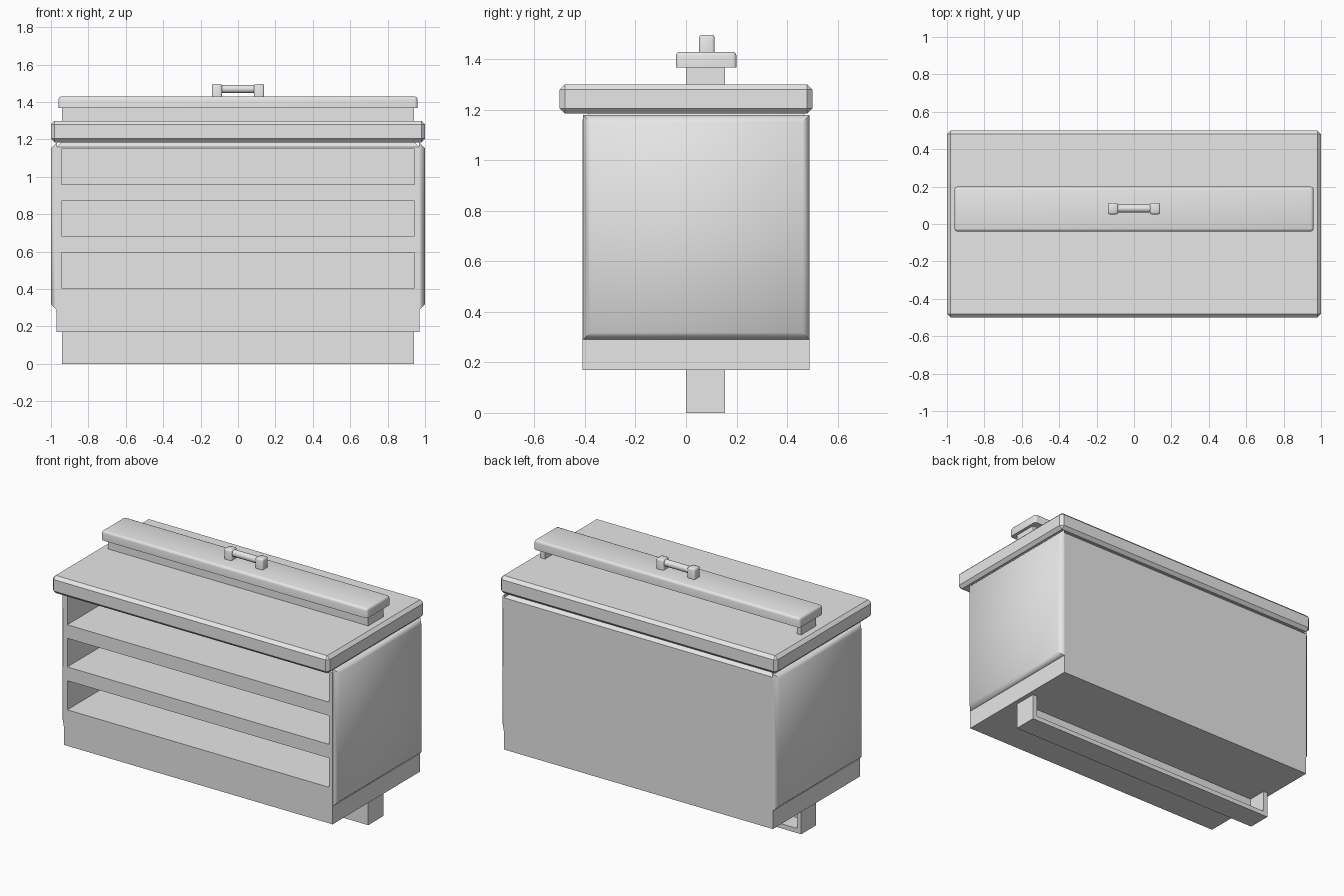
import bpy, bmesh, math
from mathutils import Vector

cube = bpy.data.objects.get("Cube")
if cube:
    bpy.data.objects.remove(cube, do_unlink=True)

grey = bpy.data.materials.new("plain_grey")
grey.use_nodes = True
grey.diffuse_color = (0.8, 0.8, 0.8, 1)
grey.node_tree.nodes["Principled BSDF"].inputs["Base Color"].default_value = (0.8, 0.8, 0.8, 1)


def box(name, lo, hi, bevel=0.0, segments=1, pick=lambda e: True, smooth=False):
    """Box from corner to corner; pick chooses which edges are bevelled."""
    lo, hi = Vector(lo), Vector(hi)
    bm = bmesh.new()
    bmesh.ops.create_cube(bm, size=1)
    bmesh.ops.scale(bm, vec=hi - lo, verts=bm.verts)
    bmesh.ops.translate(bm, vec=(lo + hi) / 2, verts=bm.verts)
    if bevel:
        bmesh.ops.bevel(bm, geom=[e for e in bm.edges if pick(e)], offset=bevel,
                        segments=segments, profile=0.5, affect='EDGES')
    mesh = bpy.data.meshes.new(name)
    bm.to_mesh(mesh)
    bm.free()
    ob = bpy.data.objects.new(name, mesh)
    bpy.context.collection.objects.link(ob)
    mesh.materials.append(grey)
    if smooth:
        bpy.ops.object.select_all(action='DESELECT')
        ob.select_set(True)
        bpy.context.view_layer.objects.active = ob
        bpy.ops.object.shade_smooth_by_angle(angle=math.radians(50))
    return ob


def touches(test):
    return lambda e: any(test(v.co) for v in e.verts)


def whole(test):
    return lambda e: all(test(v.co) for v in e.verts)


# Cabinet body, with the top rim chamfered
body = box("cabinet_body", (-0.97, -0.41, 0.17), (0.97, 0.49, 1.185), 0.025,
           pick=whole(lambda c: c.z > 1))

# Three open shelves cut into the front
for i, (bottom, top) in enumerate([(0.405, 0.595), (0.685, 0.872), (0.96, 1.15)]):
    cutter = box(f"shelf_cutter_{i + 1}", (-0.945, -0.6, bottom), (0.945, -0.001, top))
    cutter.hide_render = True
    cutter.hide_viewport = True
    cut = body.modifiers.new(f"shelf_opening_{i + 1}", 'BOOLEAN')
    cut.operation = 'DIFFERENCE'
    cut.solver = 'EXACT'
    cut.object = cutter

# Side panels, chamfered around the outer face
for side, name in ((1, "left"), (-1, "right")):
    xs = sorted((side * 0.968, side))
    box(f"{name}_side_panel", (xs[0], -0.408, 0.29), (xs[1], 0.49, 1.18), 0.028,
        pick=whole(lambda c: c.x * side > 0.99), smooth=True)

# Countertop slab
box("countertop", (-1, -0.5, 1.185), (1, 0.5, 1.3), 0.02)

# Upright inner tray, open at the back, showing above and below the cabinet
box("tray_front", (-0.94, 0, 0), (0.94, 0.03, 1.37))
box("tray_bottom", (-0.94, 0, 0), (0.94, 0.155, 0.03))
for side, name in ((1, "left"), (-1, "right")):
    xs = sorted((side * 0.91, side * 0.94))
    box(f"tray_{name}_end", (xs[0], 0, 0), (xs[1], 0.155, 1.37))

# Lid with rounded upper edges and corners
box("lid", (-0.96, -0.04, 1.368), (0.96, 0.2, 1.43), 0.016, 3,
    pick=touches(lambda c: c.z > 1.4), smooth=True)

# Handle: two posts and a round bar
for side, name in ((1, "left"), (-1, "right")):
    xs = sorted((side * 0.085, side * 0.14))
    box(f"handle_{name}_post", (xs[0], 0.052, 1.425), (xs[1], 0.113, 1.497), 0.01, 2,
        pick=touches(lambda c: c.z > 1.45), smooth=True)
bpy.ops.mesh.primitive_cylinder_add(vertices=16, radius=0.022, depth=0.19,
                                    location=(0, 0.083, 1.47),
                                    rotation=(0, math.pi / 2, 0))
bar = bpy.context.object
bar.name = "handle_bar"
bar.data.materials.append(grey)
bpy.ops.object.shade_smooth_by_angle(angle=math.radians(50))
